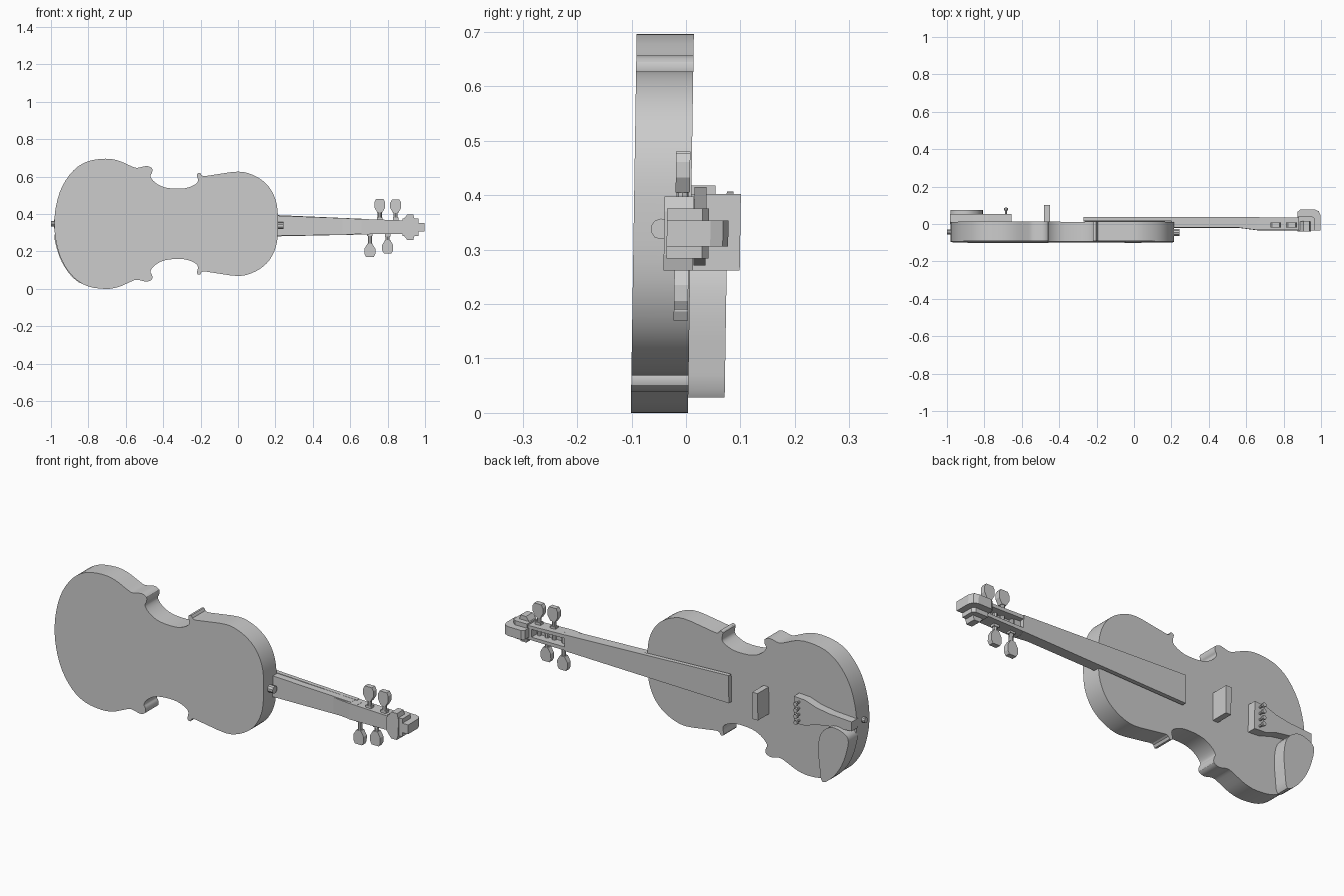
import bpy, bmesh, math
from mathutils import Vector, Matrix

cube = bpy.data.objects.get("Cube")
if cube:
    bpy.data.objects.remove(cube, do_unlink=True)

MID = 0.348  # height of the long axis


def lean(v):
    """The whole instrument tips back very slightly."""
    return Vector((v.x, v.y + 0.0155 * (v.z - MID), v.z))


def finish(name, bm, smooth=False):
    for v in bm.verts:
        v.co = lean(v.co)
    bmesh.ops.recalc_face_normals(bm, faces=bm.faces)
    mesh = bpy.data.meshes.new(name)
    bm.to_mesh(mesh)
    bm.free()
    ob = bpy.data.objects.new(name, mesh)
    bpy.context.collection.objects.link(ob)
    if smooth:
        bpy.ops.object.select_all(action='DESELECT')
        ob.select_set(True)
        bpy.context.view_layer.objects.active = ob
        bpy.ops.object.shade_smooth_by_angle(angle=math.radians(30))
    return ob


def prism(name, outline, lo, hi, axis='Y', smooth=False):
    """Extrude an outline: (x, z) along y, or (x, y) along z."""
    bm = bmesh.new()
    place = (lambda a, b, d: (a, d, b)) if axis == 'Y' else (lambda a, b, d: (a, b, d))
    face = bm.faces.new([bm.verts.new(place(a, b, lo)) for a, b in outline])
    out = bmesh.ops.extrude_face_region(bm, geom=[face])
    verts = [g for g in out["geom"] if isinstance(g, bmesh.types.BMVert)]
    bmesh.ops.translate(bm, verts=verts, vec=place(0, 0, hi - lo))
    return finish(name, bm, smooth)


def box(name, x0, x1, y0, y1, z0, z1):
    return prism(name, [(x0, z0), (x1, z0), (x1, z1), (x0, z1)], y0, y1)


def rod(name, start, end, radius, sides=8):
    bm = bmesh.new()
    a, b = Vector(start), Vector(end)
    turn = (b - a).to_track_quat('Z', 'Y').to_matrix().to_4x4()
    bmesh.ops.create_cone(bm, cap_ends=True, segments=sides, radius1=radius, radius2=radius,
                          depth=(b - a).length, matrix=Matrix.Translation((a + b) / 2) @ turn)
    return finish(name, bm)


def rounded(pts, steps=3):
    """Closed smooth curve through the points."""
    n, out = len(pts), []
    for i in range(n):
        p = [Vector(pts[(i + k) % n]) for k in (-1, 0, 1, 2)]
        for s in range(steps):
            t = s / steps
            out.append(tuple(0.5 * (2 * p[1] + (p[2] - p[0]) * t
                             + (2 * p[0] - 5 * p[1] + 4 * p[2] - p[3]) * t * t
                             + (3 * p[1] - p[0] - 3 * p[2] + p[3]) * t ** 3)))
    return out


def centre(x):
    return 0.34 - 0.011 * x


def taper(x0, w0, x1, w1, inner0=None, inner1=None):
    """Tapered strip about the neck axis, or one side of it."""
    i0 = -w0 if inner0 is None else inner0
    i1 = -w1 if inner1 is None else inner1
    return [(x0, centre(x0) + i0), (x1, centre(x1) + i1),
            (x1, centre(x1) + w1), (x0, centre(x0) + w0)]


# Waisted body: half outline, mirrored about the long axis
half = [(-.982, 0), (-.972, .10), (-.94, .20), (-.88, .285), (-.806, .333), (-.71, .348),
        (-.64, .338), (-.577, .311), (-.54, .299), (-.49, .309), (-.46, .297), (-.46, .272),
        (-.468, .256), (-.454, .231), (-.416, .204), (-.363, .19), (-.283, .19), (-.23, .21),
        (-.214, .231), (-.22, .264), (-.203, .272), (-.187, .255), (-.123, .263), (0, .279),
        (.075, .263), (.139, .225), (.182, .172), (.208, .10), (.214, 0)]
loop = half + [(x, -z) for x, z in half[-2:0:-1]]
prism("body", rounded([(x, z + MID) for x, z in loop]), -.096, .009, smooth=True)

# Neck and fingerboard
prism("neck", taper(.2, .054, .66, .042), -.02, .02)
prism("fingerboard", taper(-.27, .072, .67, .042), .015, .037)
prism("neck_heel_wedge", [(.56, -.02), (.66, -.033), (.70, -.033), (.70, .01), (.56, .01)],
      centre(.63) - .04, centre(.63) + .04, axis='Z')

# Open pegbox
prism("pegbox_floor", taper(.66, .041, .89, .036), -.033, -.012)
for side, name in ((1, "pegbox_wall_upper"), (-1, "pegbox_wall_lower")):
    prism(name, taper(.66, side * .041, .89, side * .036, side * .022, side * .02), -.033, .035)
box("pegbox_end", .86, .89, -.033, .035, centre(.88) - .035, centre(.88) + .035)

# Tuning pegs: shaft, collar and flat octagonal grip
for i, (x, side, tip) in enumerate([(.758, 1, .48), (.843, 1, .477), (.705, -1, .17), (.80, -1, .19)], 1):
    base = centre(x) - side * .03
    rod(f"peg_shaft_{i}", (x, -.007, base), (x, -.007, tip - side * .04), .011)
    collar = centre(x) + side * .042
    box(f"peg_collar_{i}", x - .015, x + .015, -.018, .006, collar - .008, collar + .008)
    grip = [(-.013, -.072), (-.029, -.045), (-.029, -.016), (-.02, 0),
            (.02, 0), (.029, -.016), (.029, -.045), (.013, -.072)]
    prism(f"peg_grip_{i}", [(x + a, tip + side * b) for a, b in grip], -.02, .006)

# Stepped scroll
head = centre(.94)
prism("scroll_core", [(.875, -.035), (.998, -.035), (.998, .045), (.988, .068), (.965, .078),
                      (.89, .078), (.875, .065)], head - .024, head + .024, axis='Z')
prism("scroll_step", [(.88, -.035), (.965, -.035), (.965, .03), (.95, .042), (.88, .042)],
      head - .046, head + .046, axis='Z')
ear = [(.875, .03), (.905, .068), (.937, .068), (.945, .04)]
prism("scroll_ears", [(x, head + z) for x, z in ear] + [(x, head - z) for x, z in ear[::-1]],
      -.04, .014)

# Bridge
box("bridge", -.48, -.45, 0, .10, .262, .402)

# Tailpiece with fine tuners
edge = [(-.655, .07), (-.72, .066), (-.78, .045), (-.86, .032), (-.985, .024)]
prism("tailpiece", [(x, MID + z) for x, z in edge] + [(x, MID - z) for x, z in edge[::-1]], 0, .053)
for i in range(4):
    z = MID - .048 + i * .032
    rod(f"fine_tuner_post_{i + 1}", (-.685, .05, z), (-.685, .078, z), .006)
    rod(f"fine_tuner_cap_{i + 1}", (-.685, .074, z), (-.685, .086, z), .011)

# Chin rest
prism("chin_rest", rounded([(-.98, .29), (-.94, .32), (-.88, .325), (-.825, .28), (-.808, .20),
                            (-.815, .10), (-.83, .028), (-.89, .068), (-.94, .14), (-.97, .22)]),
      0, .076, smooth=True)

# End pin and neck button
rod("end_pin", (-.97, -.043, MID), (-1, -.043, MID), .014, 10)
rod("neck_button", (.2, -.046, .338), (.243, -.046, .338), .019, 10)
